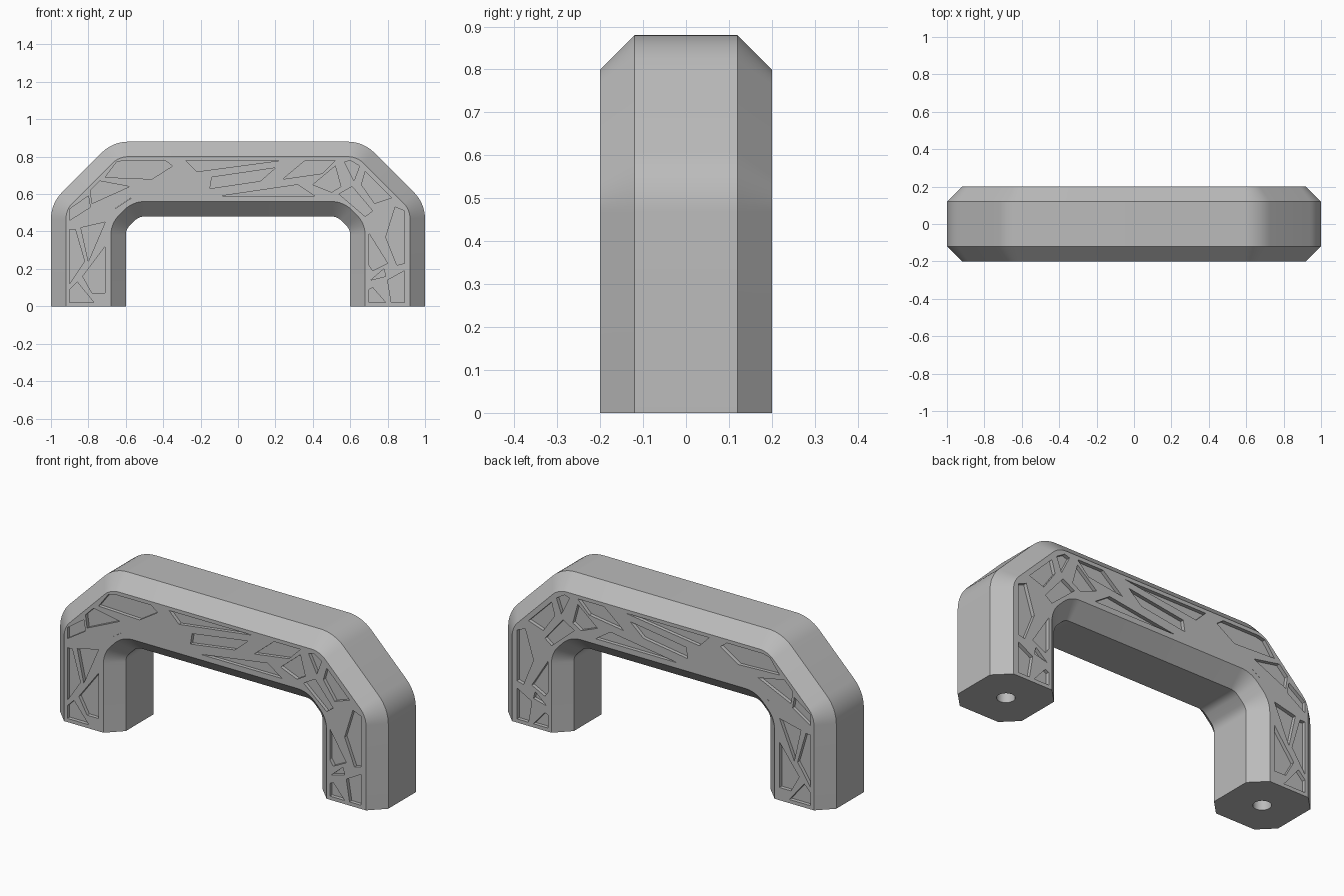
import bpy
import bmesh
from math import cos, sin, radians, pi
from mathutils import Vector

HALF_DEPTH = 0.2
CHAMFER = 0.08
POCKET_DEPTH = 0.02
HOLE_RADIUS = 0.045
HOLE_DEPTH = 0.3
ARC_STEPS = 8

old = bpy.data.objects.get("Cube")
if old:
    bpy.data.objects.remove(old, do_unlink=True)

grey = bpy.data.materials.new("plain grey")
grey.use_nodes = True
grey.diffuse_color = (0.5, 0.5, 0.5, 1)
grey.node_tree.nodes["Principled BSDF"].inputs["Base Color"].default_value = grey.diffuse_color


def rounded_edge(width, height, cut, radius):
    """Half arch from the floor to the top, its corner cut at 45 degrees and rounded."""
    tangent = radius * sin(pi / 8) / cos(pi / 8)
    centres = ((width - radius, height - cut - tangent),
               (width - cut - tangent, height - radius))
    points = [(width, 0)]
    for (cx, cz), start in zip(centres, (0, 45)):
        for i in range(ARC_STEPS + 1):
            a = radians(start + 45 * i / ARC_STEPS)
            points.append((cx + radius * cos(a), cz + radius * sin(a)))
    return points


def arch(inset):
    """Closed outline of the handle, shrunk all round by the inset."""
    shift = inset * (2 - 2 ** 0.5)  # corner cut change of a parallel outline
    outer = rounded_edge(1 - inset, 0.88 - inset, 0.33 - shift, 0.2 - inset)
    inner = rounded_edge(0.6 + inset, 0.48 + inset, 0.07 + shift, 0.07 + inset)

    def full(half):
        return half + [(-x, z) for x, z in reversed(half)]
    return full(outer) + full(inner)[::-1]


def loop_edges(bm, verts):
    """Edges of a closed loop, reusing those that are already there."""
    pairs = zip(verts, verts[1:] + verts[:1])
    return [bm.edges.get(pair) or bm.edges.new(pair) for pair in pairs]


def sink(bm, points, offset):
    """Recess with walls and a floor; returns the edges of its rim."""
    rim = [bm.verts.new(p) for p in points]
    floor = [bm.verts.new(Vector(p) + offset) for p in points]
    for i in range(len(rim)):
        j = (i + 1) % len(rim)
        bm.faces.new((rim[i], rim[j], floor[j], floor[i]))
    bm.faces.new(floor)
    return loop_edges(bm, rim)


# Shallow decorative pockets, in hundredths of a unit (x, z)
right_leg = [
    [(-90, 41), (-87, 41), (-82, 24), (-90, 12)],
    [(-90, 9), (-86, 13), (-77, 2), (-90, 2)],
    [(-71, 32), (-83, 16), (-78, 7), (-71, 7)],
    [(-84, 42), (-71, 45), (-80, 24)],
    [(-90, 52), (-80, 59), (-79, 53), (-90, 46)],
    [(-79, 62), (-74, 67), (-58, 64), (-78, 55)],
]
grip = [
    [(-71, 69), (-65, 77), (-61, 78), (-39, 78), (-35, 75), (-46, 68)],
    [(-37, 71), (-17, 62), (-57, 58), (-66, 52)],
    [(-28, 78), (23, 78), (-22, 72)],
    [(-14, 69), (20, 74), (12, 67), (-15, 63)],
    [(-9, 59), (32, 65), (41, 59)],
    [(24, 68), (36, 78), (52, 78), (45, 71)],
    [(40, 65), (52, 75), (55, 64), (50, 61)],
]
left_leg = [
    [(57, 77), (60, 78), (65, 75), (62, 67)],
    [(54, 60), (61, 64), (72, 51), (68, 48)],
    [(66, 65), (68, 72), (82, 58), (73, 55)],
    [(79, 37), (84, 53), (89, 51), (89, 23), (85, 22)],
    [(70, 39), (80, 23), (72, 19), (70, 22)],
    [(70, 9), (72, 10), (79, 2), (70, 2)],
    [(80, 14), (89, 19), (89, 2), (82, 2)],
    [(71, 14), (78, 20), (79, 16)],
]

# Handle body: four matching outlines give the chamfered section
bm = bmesh.new()
wide, narrow = arch(0), arch(CHAMFER)
side = HALF_DEPTH - CHAMFER
layers = ((narrow, -HALF_DEPTH), (wide, -side), (wide, side), (narrow, HALF_DEPTH))
rings = [[bm.verts.new((x, y, z)) for x, z in pts] for pts, y in layers]
count = len(wide)
feet = (count // 2 - 1, count - 1)  # outline segments lying on the floor
for low, high in zip(rings, rings[1:]):
    for i in range(count):
        if i not in feet:
            j = (i + 1) % count
            bm.faces.new((low[i], low[j], high[j], high[i]))

# Front and back faces, filled around the sunken pockets
for ring, face in ((rings[0], -1), (rings[-1], 1)):
    border = loop_edges(bm, ring)
    for shape in right_leg + grip + left_leg:
        points = [(x / 100, face * HALF_DEPTH, z / 100) for x, z in shape]
        border += sink(bm, points, Vector((0, -face * POCKET_DEPTH, 0)))
    bmesh.ops.triangle_fill(bm, use_beauty=True, edges=border, normal=(0, face, 0))

# Undersides of the feet, filled around the screw holes
for i, foot_x in zip(feet, (-0.8, 0.8)):
    j = (i + 1) % count
    border = loop_edges(bm, [r[i] for r in rings] + [r[j] for r in reversed(rings)])
    turns = [2 * pi * k / 32 for k in range(32)]
    circle = [(foot_x + HOLE_RADIUS * cos(a), HOLE_RADIUS * sin(a), 0) for a in turns]
    border += sink(bm, circle, Vector((0, 0, HOLE_DEPTH)))
    bmesh.ops.triangle_fill(bm, use_beauty=True, edges=border, normal=(0, 0, -1))

# Finished handle: smooth bends, crisp chamfers
bmesh.ops.recalc_face_normals(bm, faces=bm.faces[:])
mesh = bpy.data.meshes.new("handle")
bm.to_mesh(mesh)
bm.free()
mesh.materials.append(grey)
mesh.shade_smooth()
mesh.set_sharp_from_angle(angle=radians(30))
handle = bpy.data.objects.new("handle", mesh)
bpy.context.scene.collection.objects.link(handle)
